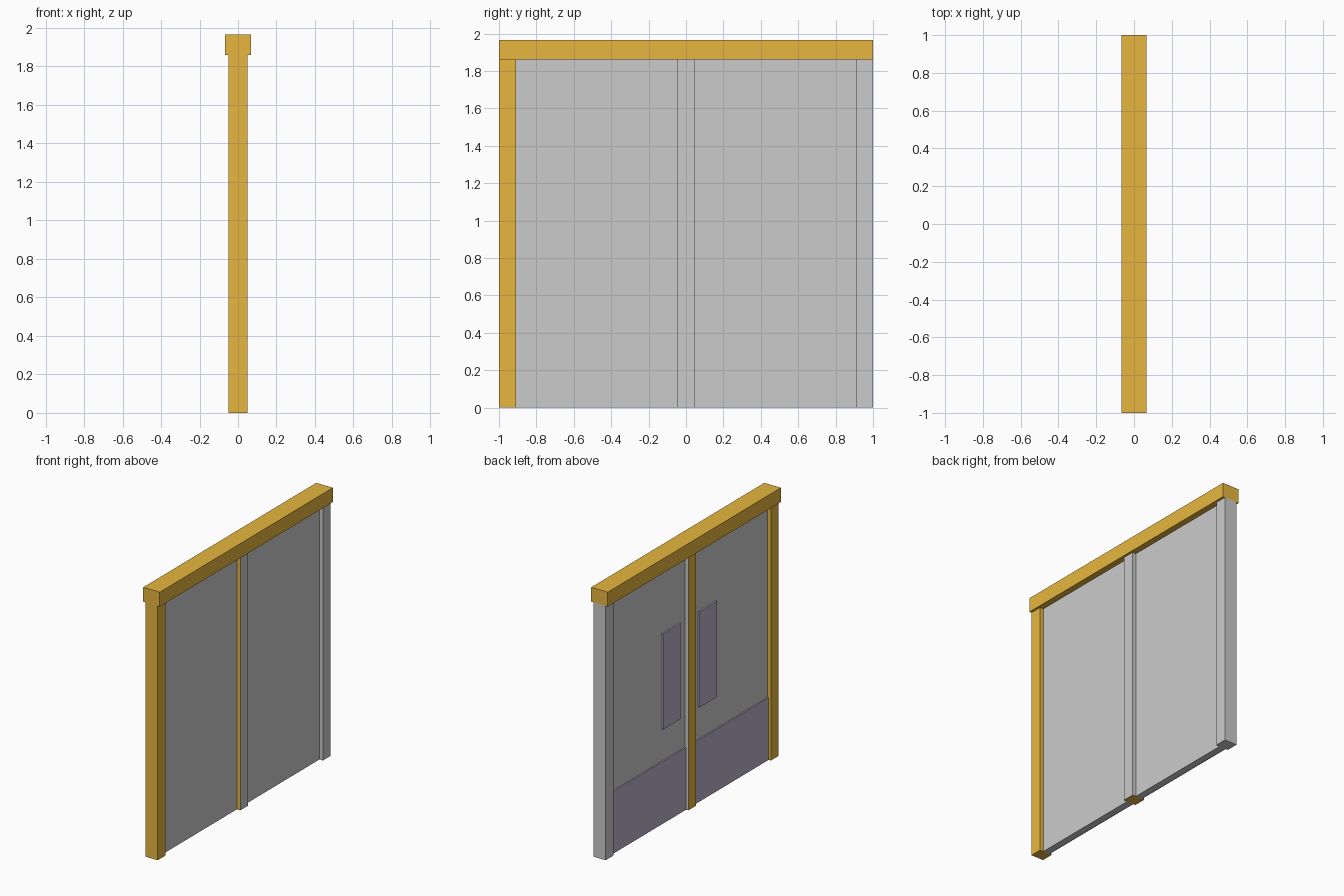
import bpy, bmesh
from mathutils import Vector

if "Cube" in bpy.data.objects:
    bpy.data.objects.remove(bpy.data.objects["Cube"])


def material(name, rgb):
    m = bpy.data.materials.new(name)
    m.diffuse_color = (*rgb, 1)
    m.use_nodes = True
    m.node_tree.nodes["Principled BSDF"].inputs["Base Color"].default_value = m.diffuse_color
    return m


ORANGE = material("orange_paint", (0.8, 0.47, 0.05))
PURPLE = material("purple_plate", (0.48, 0.44, 0.59))


def box(name, lo, hi, mat=None):
    """Axis-aligned box between two corners."""
    lo, hi = Vector(lo), Vector(hi)
    bm = bmesh.new()
    bmesh.ops.create_cube(bm, size=1)
    for v in bm.verts:
        v.co = (lo + hi) / 2 + v.co * (hi - lo)
    me = bpy.data.meshes.new(name)
    bm.to_mesh(me)
    bm.free()
    ob = bpy.data.objects.new(name, me)
    bpy.context.collection.objects.link(ob)
    if mat:
        me.materials.append(mat)
    return ob


POST_X, POST_W, PANEL_X = 0.05, 0.09, 0.022
HEAD_Z, TOP_Z = 1.86, 1.965

# header beam
box("header_beam", (-0.067, -1, HEAD_Z), (0.067, 1, TOP_Z), ORANGE)

# end posts: front one painted, back one bare
box("front_post", (-POST_X, -1, 0), (POST_X, -1 + POST_W, HEAD_Z), ORANGE)
box("back_post", (-POST_X, 1 - POST_W, 0), (POST_X, 1, HEAD_Z))

# centre post: bare on its +x and +y faces, painted elsewhere
post = box("centre_post", (-POST_X, -POST_W / 2, 0), (POST_X, POST_W / 2, HEAD_Z), ORANGE)
post.data.materials.append(None)
for p in post.data.polygons:
    p.material_index = int(p.normal.x > 0.5 or p.normal.y > 0.5)

# door leaves with kick plate and narrow window on the -x side
for side, label in ((-1, "front"), (1, "back")):
    def span(a, b):
        return sorted((side * a, side * b))

    y0, y1 = span(POST_W / 2, 1 - POST_W)
    box(label + "_door_leaf", (-PANEL_X, y0, 0), (PANEL_X, y1, HEAD_Z))
    box(label + "_kick_plate", (-PANEL_X - 0.01, y0, 0), (-PANEL_X + 0.005, y1, 0.455), PURPLE)
    w0, w1 = span(0.11, 0.31)
    box(label + "_window", (-PANEL_X - 0.012, w0, 0.69), (-PANEL_X + 0.005, w1, 1.39), PURPLE)
